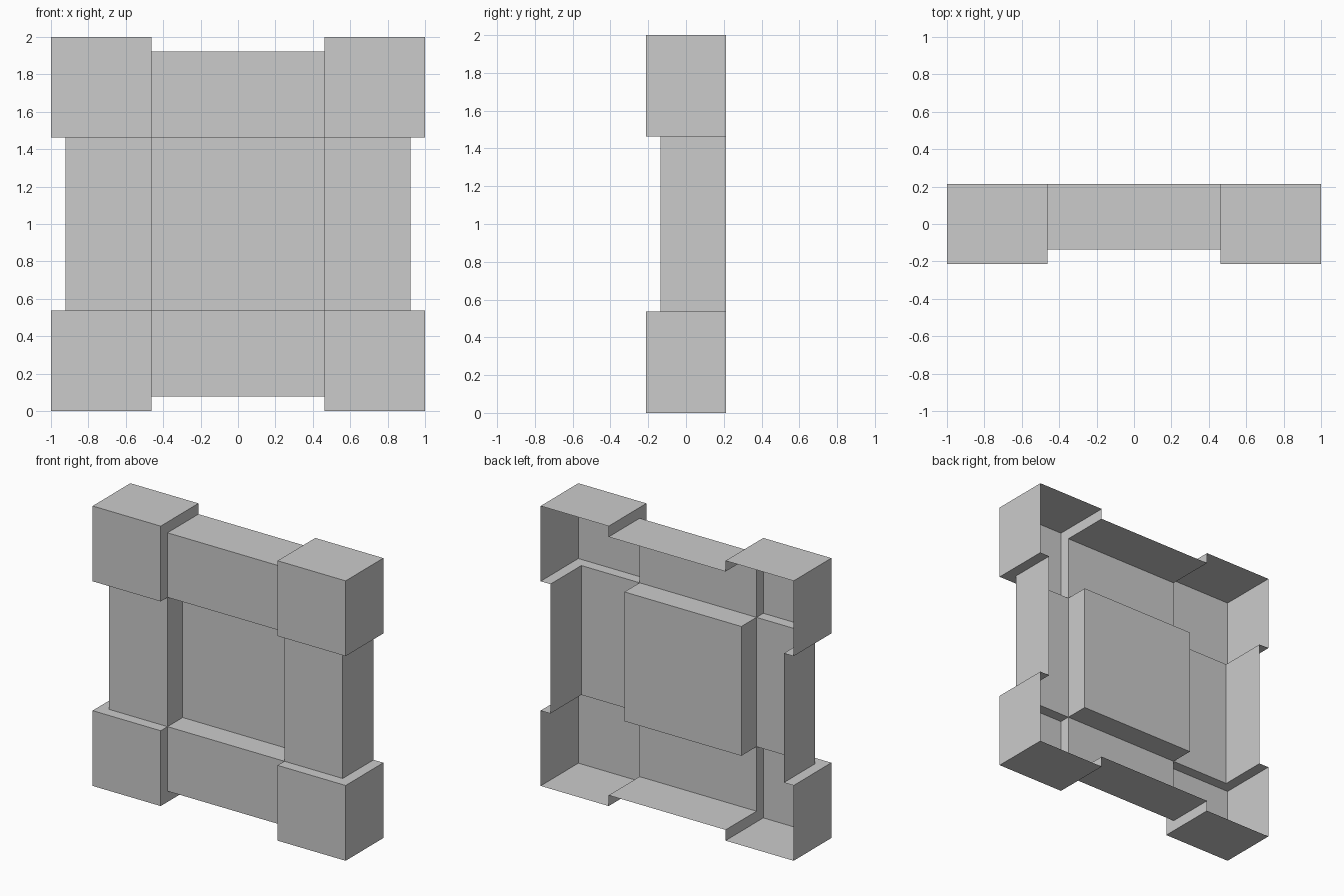
import bpy, bmesh, math
from mathutils import Vector

if "Cube" in bpy.data.objects:
    bpy.data.objects.remove(bpy.data.objects["Cube"])

# Key distances from the tile centre (x / z) and depths (y)
OUT, BAR, INN = 1.0, 0.923, 0.462
CORNER_Y, BAR_Y, PANEL_Y, BACK_Y = -0.213, -0.136, 0.035, 0.213
CENTRE = (0, 0, 1)


def sheet(name, faces, turn=0):
    """Open shell from (points, outward direction) faces, turned in quarter steps about y."""
    bm = bmesh.new()
    for pts, outward in faces:
        f = bm.faces.new([bm.verts.new(p) for p in pts])
        f.normal_update()
        if f.normal.dot(Vector(outward)) < 0:
            f.normal_flip()
    bmesh.ops.remove_doubles(bm, verts=bm.verts, dist=1e-5)
    me = bpy.data.meshes.new(name)
    bm.to_mesh(me)
    bm.free()
    ob = bpy.data.objects.new(name, me)
    ob.location = CENTRE
    ob.rotation_euler.y = turn * math.pi / 2
    bpy.context.collection.objects.link(ob)


def front(x0, x1, z0, z1, y):
    return [(x0, y, z0), (x1, y, z0), (x1, y, z1), (x0, y, z1)], (0, -1, 0)


def wall_x(x, z0, z1, y0, y1, d):
    return [(x, y0, z0), (x, y1, z0), (x, y1, z1), (x, y0, z1)], (d, 0, 0)


def wall_z(z, x0, x1, y0, y1, d):
    return [(x0, y0, z), (x0, y1, z), (x1, y1, z), (x1, y0, z)], (0, 0, d)


# Stepped side of a corner block, showing only where it stands clear of a bar
step = [(INN, CORNER_Y), (OUT, CORNER_Y), (OUT, BACK_Y), (BAR, BACK_Y), (BAR, BAR_Y), (INN, BAR_Y)]
corner = [
    front(INN, OUT, INN, OUT, CORNER_Y),
    wall_x(OUT, INN, OUT, CORNER_Y, BACK_Y, 1),
    wall_z(OUT, INN, OUT, CORNER_Y, BACK_Y, 1),
    ([(INN, y, t) for t, y in step], (-1, 0, 0)),
    ([(t, y, INN) for t, y in step], (0, 0, -1)),
]

# Edge bar: front, outer skirt, inner wall down to the recessed panel
bar = [
    front(-INN, INN, INN, BAR, BAR_Y),
    wall_z(BAR, -INN, INN, BAR_Y, BACK_Y, 1),
    wall_z(INN, -INN, INN, BAR_Y, PANEL_Y, -1),
]

for k in range(4):
    sheet(f"corner_block_{k + 1}", corner, k)
    sheet(f"edge_bar_{k + 1}", bar, k)

# Recessed centre panel
sheet("centre_panel", [front(-INN, INN, -INN, INN, PANEL_Y)])
